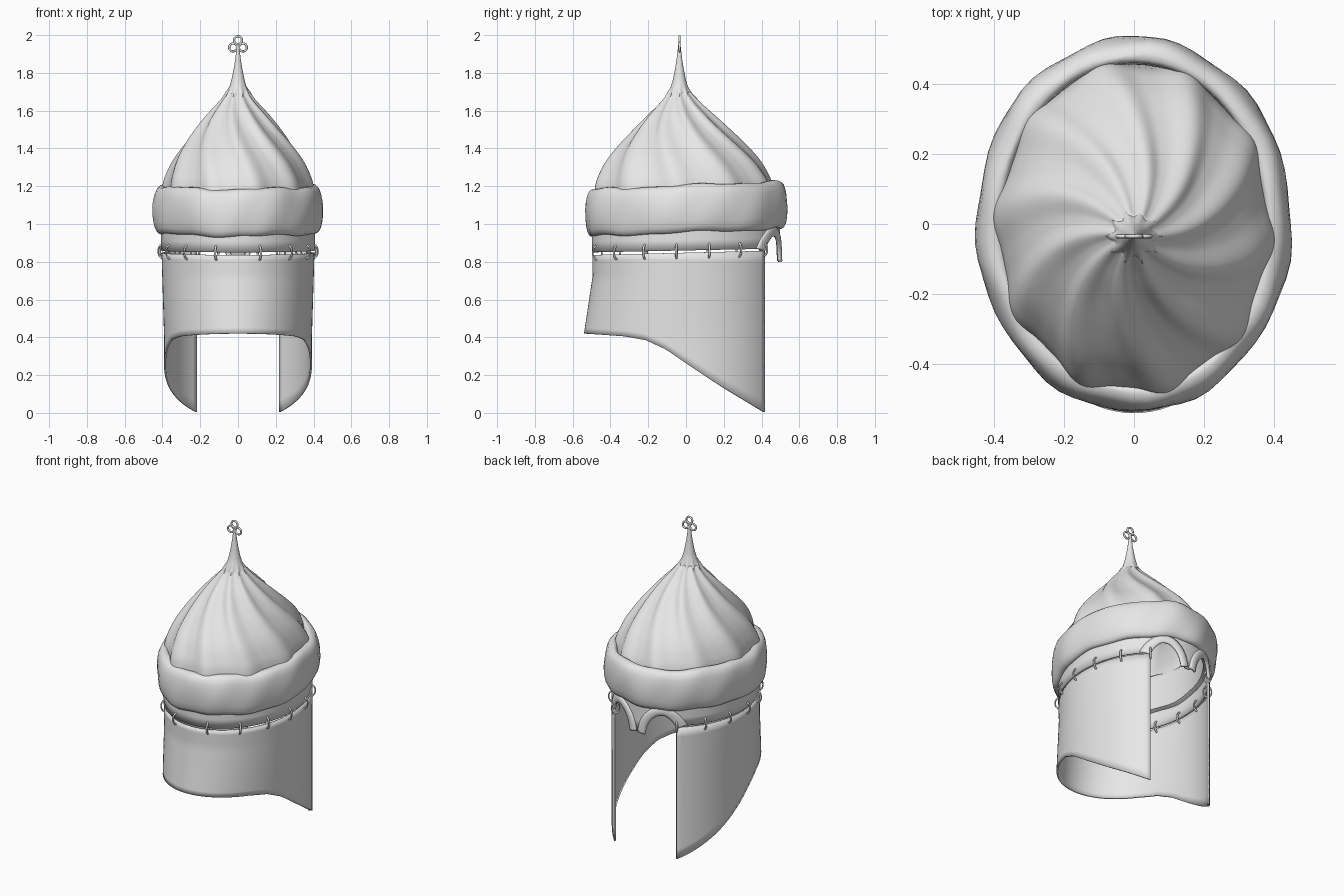
import bpy, bmesh, math
from math import sin, cos, pi, radians

if "Cube" in bpy.data.objects:
    bpy.data.objects.remove(bpy.data.objects["Cube"])

steel = bpy.data.materials.new("plain_grey")
steel.diffuse_color = (0.8, 0.8, 0.8, 1)
steel.use_nodes = True
steel.node_tree.nodes["Principled BSDF"].inputs["Base Color"].default_value = steel.diffuse_color


def finish(ob, angle=40):
    ob.data.materials.append(steel)
    bpy.ops.object.select_all(action='DESELECT')
    ob.select_set(True)
    bpy.context.view_layer.objects.active = ob
    bpy.ops.object.shade_smooth_by_angle(angle=radians(angle))


def grid(name, rows, wrap_u=True, wrap_v=False, cap=False, thick=0, angle=40):
    """Skin a list of point rows; optionally close it and give it thickness."""
    bm = bmesh.new()
    vs = [[bm.verts.new(p) for p in r] for r in rows]
    nr, nc = len(vs), len(vs[0])
    for i in range(nr if wrap_v else nr - 1):
        for j in range(nc if wrap_u else nc - 1):
            a, b = vs[i], vs[(i + 1) % nr]
            k = (j + 1) % nc
            bm.faces.new((a[j], a[k], b[k], b[j]))
    if cap:
        bm.faces.new(vs[-1])
    bmesh.ops.recalc_face_normals(bm, faces=bm.faces)
    me = bpy.data.meshes.new(name)
    bm.to_mesh(me)
    bm.free()
    ob = bpy.data.objects.new(name, me)
    bpy.context.collection.objects.link(ob)
    if thick:
        m = ob.modifiers.new("thickness", 'SOLIDIFY')
        m.thickness, m.offset = thick, 0
    finish(ob, angle)
    return ob


def lerp(pts, v):
    """Piecewise linear lookup in (key, value) pairs sorted by key."""
    if v <= pts[0][0]:
        return pts[0][1]
    for (a, p), (b, q) in zip(pts, pts[1:]):
        if v <= b:
            return p + (q - p) * (v - a) / (b - a)
    return pts[-1][1]


def spline(pts, steps):
    """Smooth curve through 2D points."""
    out = []
    P = [pts[0]] + pts + [pts[-1]]
    for a, b, c, d in zip(P, P[1:], P[2:], P[3:]):
        for s in range(steps):
            t = s / steps
            out.append(tuple(0.5 * (2 * q + (r - p) * t + (2 * p - 5 * q + 4 * r - w) * t * t
                             + (3 * q - p - 3 * r + w) * t ** 3)
                             for p, q, r, w in zip(a, b, c, d)))
    return out + [pts[-1]]


RX, RY = 0.40, 0.49      # plan of the skull rim

# Dome with ten swirling ridges
profile = spline([(1.06, .395), (1.2, .385), (1.28, .36), (1.35, .325), (1.43, .27), (1.5, .215),
                  (1.58, .15), (1.64, .098), (1.70, .05)], 4)
rows = []
for z, r in profile:
    rho = r / 0.39
    row = []
    for i in range(160):
        a = 2 * pi * i / 160
        ridge = ((1 + cos(10 * a)) / 2) ** 1.5
        rr = r + 0.024 * min(1, rho * 2) * (ridge - 0.4)
        t = a + radians(-8 + 40 * rho ** 1.2)
        row.append((rr * cos(t), rr * (1 + 0.2 * rho) * sin(t) - 0.01 - 0.025 * (1 - rho), z))
    rows.append(row)
grid("swirled_dome", rows, thick=0.006, angle=60)

# Spire with a star-shaped foot
rows = []
for k, (z, r) in enumerate([(1.672, .07), (1.70, .06), (1.73, .044), (1.77, .033), (1.82, .023),
                            (1.87, .015), (1.92, .009), (1.95, .006)]):
    star = 0.012 if k == 0 else 0.005 if k == 1 else 0
    rows.append([((r + star * (1 if i % 4 == 0 else -1 if i % 4 == 2 else 0)) * cos(2 * pi * i / 40),
                  (r + star * (1 if i % 4 == 0 else -1 if i % 4 == 2 else 0)) * sin(2 * pi * i / 40) - 0.035,
                  z) for i in range(40)])
grid("spire", rows, cap=True)


def ring(name, loc, rot, major, minor, scale=(1, 1, 1)):
    bpy.ops.mesh.primitive_torus_add(location=loc, rotation=rot, major_radius=major, minor_radius=minor,
                                     major_segments=20, minor_segments=8)
    ob = bpy.context.object
    ob.name, ob.scale = name, scale
    finish(ob, 60)


# Trefoil finial
for x, z in ((-0.026, 1.935), (0.026, 1.935), (0, 1.973)):
    ring("finial_ring", (x, -0.035, z), (pi / 2, 0, 0), 0.021, 0.006)

# Padded fur band, slightly lumpy and tilted
section = spline([(.0, .97), (.045, .955), (.07, .985), (.08, 1.06), (.076, 1.13), (.06, 1.185),
                  (.03, 1.205), (.005, 1.19), (0, 1.08)], 2)
rows = []
for d, z in section:
    row = []
    for i in range(64):
        t = 2 * pi * i / 64
        lump = 0.004 * sin(7 * t + 9 * z) + 0.003 * sin(13 * t - 14 * z)
        dd = d + (lump if d > 0.02 else 0)
        row.append(((0.37 + dd) * cos(t), (0.455 + dd) * sin(t),
                    z + 0.02 * sin(t) + 0.005 * sin(5 * t + 1) + 0.003 * sin(11 * t)))
    rows.append(row)
grid("fur_band", rows, wrap_v=True, angle=60)

# Skull rim with two eye arches cut into the face side
arch = spline([(.245, .862), (.22, .915), (.175, .957), (.12, .955), (.075, .92), (.045, .87), (.028, .805)], 4)
arch_by_x = sorted(arch)


def rim_bottom(t):
    x = abs(RX * cos(t))
    if sin(t) > 0 and x < 0.235:
        return lerp(arch_by_x, x)
    return 0.86 + 0.01 * sin(t)


rows = []
for k in range(5):
    row = []
    for i in range(160):
        t = 2 * pi * i / 160
        zb = rim_bottom(t)
        row.append((RX * cos(t), RY * sin(t), zb + (1.08 - zb) * k / 4))
    rows.append(row)
grid("skull_rim", rows, thick=0.015)

# Raised brow trim following each arch down to the nose tip
for side in (-1, 1):
    rows = []
    for n, (x, z) in enumerate(arch):
        p, q = arch[max(n - 1, 0)], arch[min(n + 1, len(arch) - 1)]
        dx, dz = q[0] - p[0], q[1] - p[1]
        ln = math.hypot(dx, dz)
        row = []
        for w in (-0.024, -0.012, 0, 0.012, 0.024):
            px, pz = x - dz / ln * w, z + dx / ln * w
            px = max(px, 0)
            bulge = 0.008 * (1 - (w / 0.024) ** 2)
            row.append((side * px, (RY + 0.006 + bulge) * math.sqrt(1 - (px / RX) ** 2), pz))
        rows.append(row)
    grid("brow_trim", rows, wrap_u=False, thick=0.014)

# Neck curtain, open at the face and longest at the cheeks
hem = [(-.49, .42), (-.3, .405), (-.2, .385), (-.1, .335), (0, .262), (.1, .195), (.2, .13), (.3, .07), (.41, .003)]
t0 = math.acos(0.55)
rows = []
for k in range(15):
    row = []
    for i in range(81):
        t = t0 - (pi + 2 * t0) * i / 80
        x, y = RX * cos(t), RY * sin(t)
        top, low = 0.848 + 0.012 * sin(t), lerp(hem, y)
        z = top + (low - top) * k / 14
        drop = min(1, max(0, (0.85 - z) / 0.45))
        flare = max(0, -sin(t)) ** 1.5 * min(1, max(0, (0.72 - z) / 0.3))
        narrow = 1 - 0.035 * drop * max(0, 1 - max(0, y) / 0.41)
        row.append((x * narrow, y - 0.045 * flare + 0.005 * max(0, sin(t)), z))
    rows.append(row)
grid("neck_curtain", rows, wrap_u=False, thick=0.01)

# Link rings joining curtain and rim
for y in (-.47, -.365, -.217, -.05, .12, .28, .41):
    s = math.asin(y / RY)
    for t in (s, pi - s):
        normal = math.atan2(sin(t) / RY, cos(t) / RX)
        ring("link_ring", (RX * cos(t), RY * sin(t), 0.857 + 0.01 * sin(t)),
             (pi / 2, 0, normal), 0.036, 0.006, (0.7, 1, 1))
